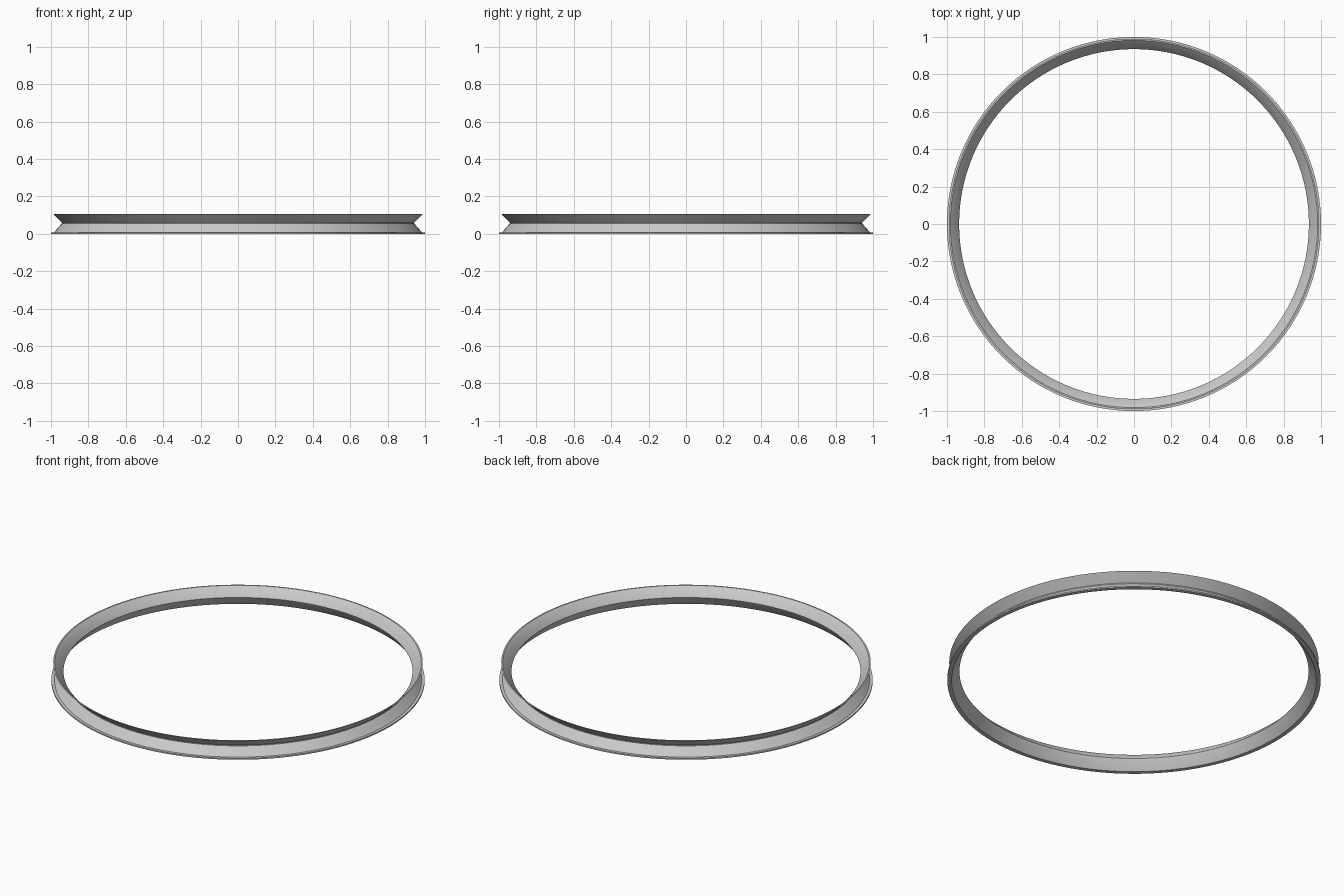
import bpy
import bmesh
import math

SEGMENTS = 128

cube = bpy.data.objects.get("Cube")
if cube:
    bpy.data.objects.remove(cube, do_unlink=True)

# One plain metal grey
metal = bpy.data.materials.new("grey metal")
metal.use_nodes = True
color = (0.6, 0.6, 0.6, 1.0)
metal.diffuse_color = color
metal.node_tree.nodes["Principled BSDF"].inputs["Base Color"].default_value = color


def lathe(name, profile, material):
    """Turn a closed (radius, height) profile around the z axis."""
    bm = bmesh.new()
    rings = []
    for i in range(SEGMENTS):
        a = math.tau * i / SEGMENTS
        rings.append([bm.verts.new((r * math.cos(a), r * math.sin(a), z))
                      for r, z in profile])
    n = len(profile)
    for i in range(SEGMENTS):
        here, there = rings[i], rings[(i + 1) % SEGMENTS]
        for j in range(n):
            k = (j + 1) % n
            bm.faces.new((here[j], there[j], there[k], here[k]))
    bmesh.ops.recalc_face_normals(bm, faces=bm.faces)
    mesh = bpy.data.meshes.new(name)
    bm.to_mesh(mesh)
    bm.free()
    mesh.materials.append(material)
    obj = bpy.data.objects.new(name, mesh)
    bpy.context.collection.objects.link(obj)
    bpy.ops.object.select_all(action="DESELECT")
    obj.select_set(True)
    bpy.context.view_layer.objects.active = obj
    bpy.ops.object.shade_smooth_by_angle(angle=math.radians(35))
    return obj


# Thin flared wall with a pinched waist and a flat foot flange
outer_wall = [(1.0, 0.0), (1.0, 0.008), (0.984, 0.008), (0.942, 0.055),
              (0.942, 0.06), (0.99, 0.107)]
inner_wall = [(0.982, 0.107), (0.937, 0.062), (0.935, 0.057),
              (0.937, 0.052), (0.977, 0.0)]
lathe("flared_ring", outer_wall + inner_wall, metal)
